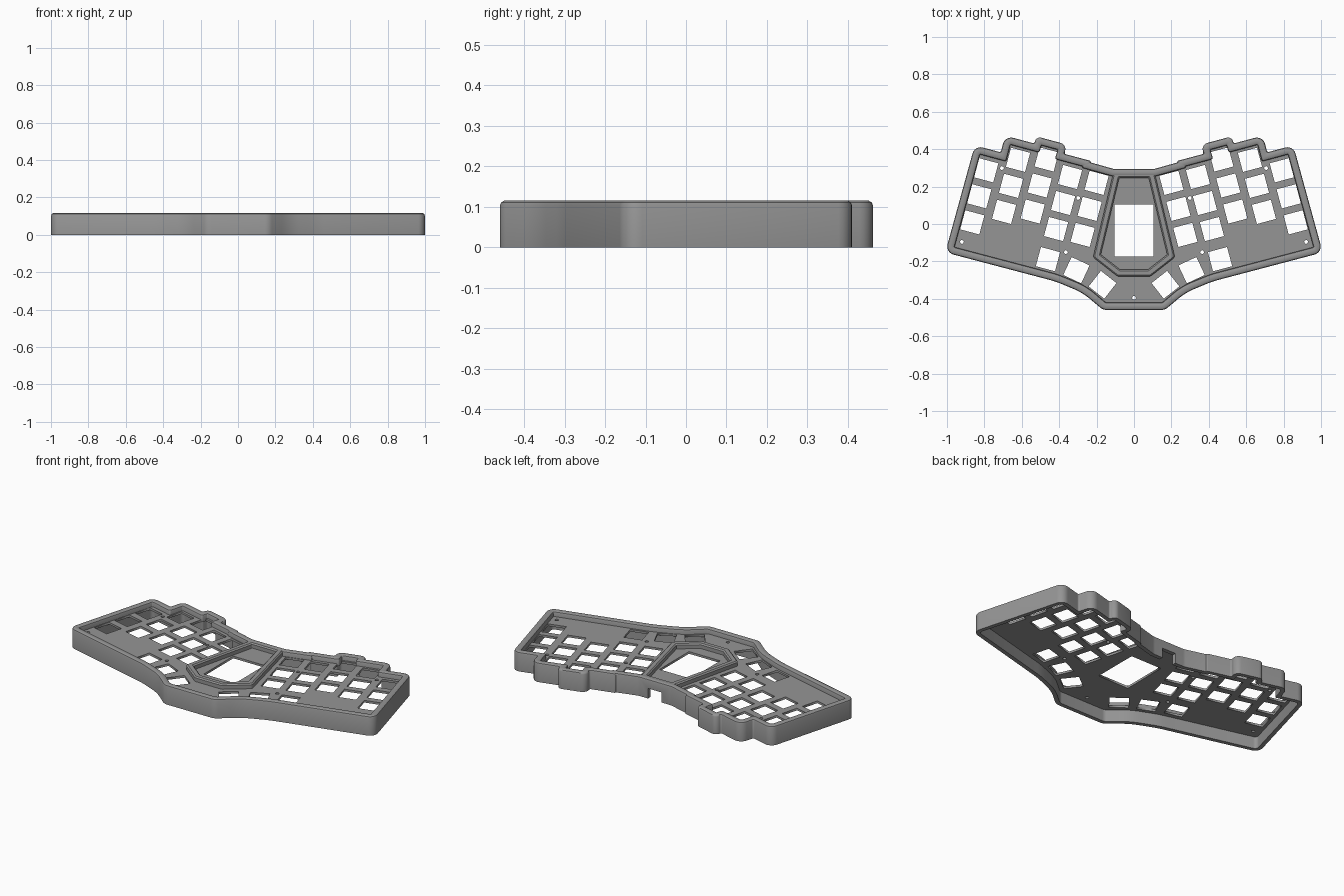
import bpy, bmesh, math
from mathutils import Vector as V

if "Cube" in bpy.data.objects:
    bpy.data.objects.remove(bpy.data.objects["Cube"])

gray = bpy.data.materials.new("case gray")
gray.diffuse_color = (0.3, 0.3, 0.3, 1)
gray.use_nodes = True
gray.node_tree.nodes["Principled BSDF"].inputs["Base Color"].default_value = gray.diffuse_color

U = V((math.cos(math.radians(15)), -math.sin(math.radians(15))))   # along a key row
W = V((math.sin(math.radians(15)), math.cos(math.radians(15))))    # up a key column
PITCH, HALF = 0.144, 0.053
PLATE_LOW, PLATE_HIGH = 0.072, 0.085
COLS = [V(p) for p in ((-.79, .287), (-.62, .343), (-.467, .345), (-.342, .251), (-.2, .22))]


def at(c, a, b):
    return COLS[c] + U * a + W * b


def mirrored(half):
    """Half list of (point, radius), completed across x = 0."""
    return half + [(V((-p.x, p.y)), r) for p, r in reversed(half)]


def inset_round(corners, d, seg=6):
    """Inset a counter-clockwise polygon by d, then round its corners."""
    n = len(corners)
    pts = [p for p, r in corners]
    moved, turns = [], []
    for i in range(n):
        e0 = (pts[i] - pts[i - 1]).normalized()
        e1 = (pts[(i + 1) % n] - pts[i]).normalized()
        n0, n1 = V((-e0.y, e0.x)), V((-e1.y, e1.x))
        moved.append(pts[i] + (n0 + n1) * (d / (1 + n0.dot(n1))))
        turns.append(e0.x * e1.y - e0.y * e1.x)
    out = []
    for i in range(n):
        p, a, b = moved[i], moved[i - 1], moved[(i + 1) % n]
        convex = turns[i] > 0
        r = max(corners[i][1] - d, .005) if convex else corners[i][1]
        limit = .7 if convex else .48
        d0, d1 = (a - p), (b - p)
        ang = d0.angle(d1)
        t = min(r / math.tan(ang / 2), limit * d0.length, limit * d1.length)
        r = t * math.tan(ang / 2)
        mid = p + (d0.normalized() + d1.normalized()).normalized() * (r / math.sin(ang / 2))
        s, e = p + d0.normalized() * t - mid, p + d1.normalized() * t - mid
        sweep = s.angle_signed(e)
        for k in range(seg + 1):
            f = -sweep * k / seg
            out.append(mid + V((s.x * math.cos(f) - s.y * math.sin(f),
                                s.x * math.sin(f) + s.y * math.cos(f))))
    return out


def ring(name, corners, profile):
    """Sweep a closed (inset, height) profile around an outline."""
    bm = bmesh.new()
    loops = [[bm.verts.new((p.x, p.y, z)) for p in inset_round(corners, d)] for d, z in profile]
    for j, lo in enumerate(loops):
        hi = loops[(j + 1) % len(loops)]
        for i in range(len(lo)):
            k = (i + 1) % len(lo)
            bm.faces.new((lo[i], lo[k], hi[k], hi[i]))
    bmesh.ops.recalc_face_normals(bm, faces=bm.faces)
    me = bpy.data.meshes.new(name)
    bm.to_mesh(me)
    bm.free()
    ob = bpy.data.objects.new(name, me)
    bpy.context.collection.objects.link(ob)
    me.materials.append(gray)
    bpy.context.view_layer.objects.active = ob
    ob.select_set(True)
    bpy.ops.object.shade_smooth_by_angle(angle=math.radians(35))
    ob.select_set(False)
    return ob


# Case outline: left half from top centre around to the front
outline = mirrored([
    (V((-.107, .294)), .06),
    (V((-.232, .329)), .01), (at(3, .085, .112), .03),
    (at(3, -.062, .112), .01), (at(2, .085, .105), .04),
    (at(2, -.085, .105), .035), (at(1, .061, .107), .01),
    (at(1, -.1, .107), .045), (at(0, .05, .113), .01),
    (at(0, -.094, .113), .045),
    (V((-1.009, -.152)), .045),
    (V((-.42, -.307)), .6), (V((-.275, -.367)), .35), (V((-.165, -.46)), .06)])

# Outer wall with rounded top rim, thinner skirt below the key plate
wall = ring("case_wall", outline, [
    (0, 0), (0, .104), (.003, .111), (.010, .115), (.030, .115), (.037, .111),
    (.040, .104), (.040, PLATE_LOW), (.024, PLATE_LOW), (.024, 0)])

# Cable notch in the back wall
bpy.ops.mesh.primitive_cube_add(size=1, location=(0, .28, .02))
cutter = bpy.context.object
cutter.name = "cable_notch_cutter"
cutter.scale = (.09, .12, .08)
cutter.hide_render = True
cutter.hide_viewport = True
cut = wall.modifiers.new("cable notch", 'BOOLEAN')
cut.object = cutter
cut.operation = 'DIFFERENCE'
cut.solver = 'EXACT'

# Raised frame around the centre pocket
pocket = mirrored([(V((-.108, .283)), .01), (V((-.219, -.178)), .02), (V((-.088, -.28)), .02)])
ring("pocket_frame", pocket, [
    (0, PLATE_LOW + .002), (0, .107), (.007, .114), (.030, .114), (.037, .107),
    (.037, PLATE_LOW + .002)])


# Key plate: one filled outline with all openings
def rect(c, hx, hy, deg):
    a = math.radians(deg)
    return [V((c[0] + x * math.cos(a) - y * math.sin(a), c[1] + x * math.sin(a) + y * math.cos(a)))
            for x, y in ((-hx, -hy), (hx, -hy), (hx, hy), (-hx, hy))]


def circle(c, r):
    return [V((c[0] + r * math.cos(k * math.pi / 8), c[1] + r * math.sin(k * math.pi / 8)))
            for k in range(16)]


half_holes = [rect(c - W * PITCH * row, HALF, HALF, -15) for c in COLS for row in range(3)]
half_holes += [rect(c, HALF, HALF, a) for c, a in (((-.46, -.188), -15), ((-.308, -.247), -25),
                                                 ((-.168, -.325), -38))]
half_holes += [circle(c, .01) for c in ((-.706, .299), (-.299, .139), (-.92, -.096), (-.364, -.15))]
loops = half_holes + [[V((-p.x, p.y)) for p in h] for h in half_holes]
loops += [rect((0, -.036), .103, .139, 0), circle((0, -.395), .01), inset_round(outline, .03)]

cu = bpy.data.curves.new("key_plate_curve", 'CURVE')
cu.dimensions = '2D'
cu.fill_mode = 'BOTH'
cu.extrude = (PLATE_HIGH - PLATE_LOW) / 2
for loop in loops:
    sp = cu.splines.new('POLY')
    sp.points.add(len(loop) - 1)
    for q, p in zip(sp.points, loop):
        q.co = (p.x, p.y, 0, 1)
    sp.use_cyclic_u = True
plate = bpy.data.objects.new("key_plate", cu)
plate.location.z = (PLATE_HIGH + PLATE_LOW) / 2
cu.materials.append(gray)
bpy.context.collection.objects.link(plate)
plate.select_set(True)
bpy.context.view_layer.objects.active = plate
bpy.ops.object.convert(target='MESH')
bpy.context.object.data.shade_flat()
